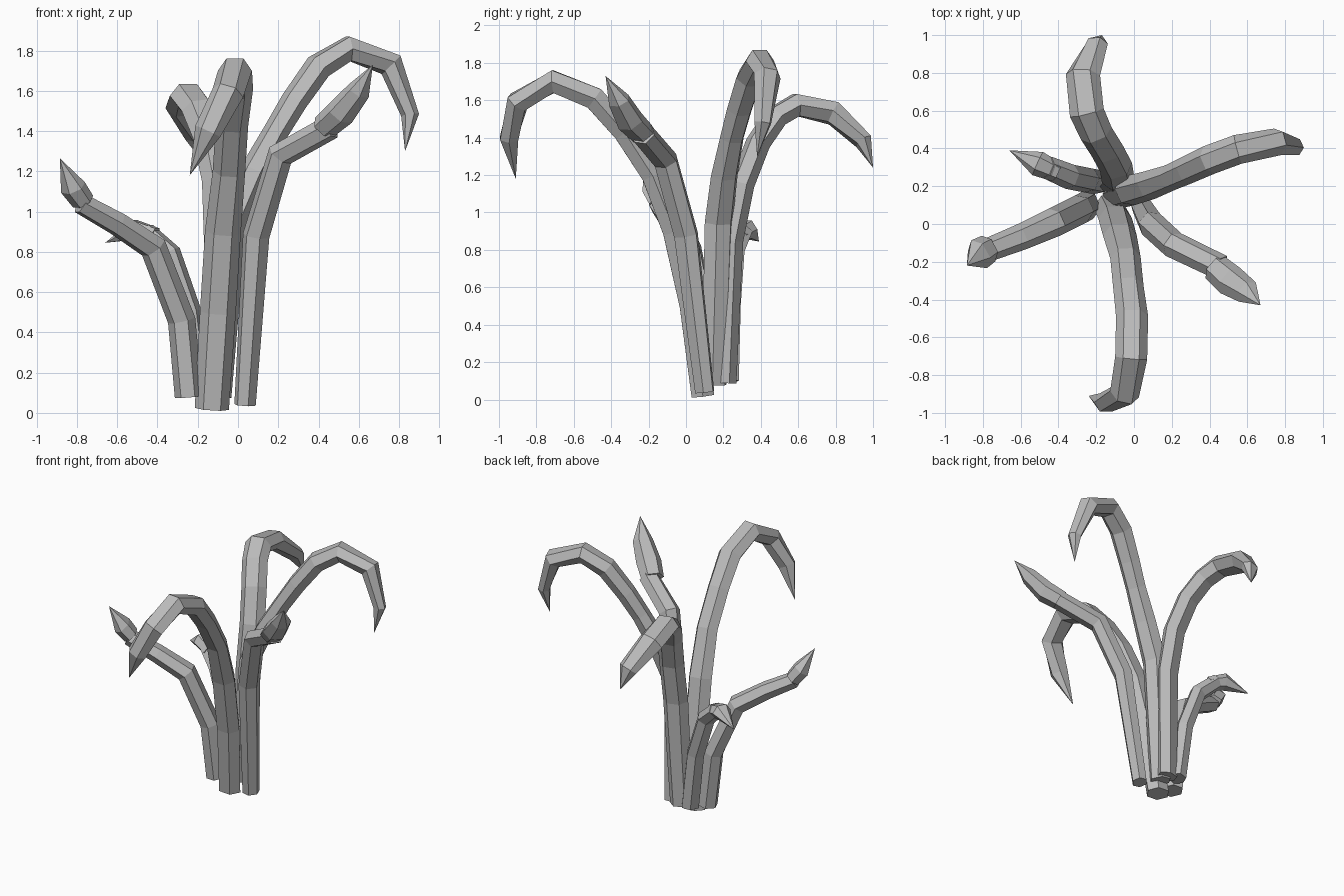
import bpy, bmesh, math
from mathutils import Vector

cube = bpy.data.objects.get("Cube")
if cube:
    bpy.data.objects.remove(cube, do_unlink=True)

grey = bpy.data.materials.new("stone_grey")
grey.use_nodes = True
COLOUR = (0.5, 0.5, 0.5, 1)
grey.diffuse_color = COLOUR
grey.node_tree.nodes["Principled BSDF"].inputs["Base Color"].default_value = COLOUR


def blade(name, heading, path, width, depth, sides=6):
    """Sweep a flattened polygon along path; each point is x, y, z, scale.
    The last point closes to a tip when its scale is zero."""
    side = Vector((math.cos(heading), math.sin(heading), 0)).cross(Vector((0, 0, 1)))
    pts = [Vector(p[:3]) for p in path]
    bm = bmesh.new()
    rings = []
    for i, p in enumerate(pts):
        s = path[i][3]
        if s == 0:
            tip = bm.verts.new(p)
            for k in range(sides):
                bm.faces.new((rings[-1][k], rings[-1][(k + 1) % sides], tip))
            continue
        # Mitred ring, squared to the averaged direction
        before = (p - pts[max(i - 1, 0)]).normalized()
        after = (pts[min(i + 1, len(pts) - 1)] - p).normalized()
        along = (before + after).normalized()
        across = (side - along * side.dot(along)).normalized()
        up = across.cross(along)
        ring = []
        for k in range(sides):
            a = math.tau * k / sides
            ring.append(bm.verts.new(p + across * math.cos(a) * width * s / 2
                                     + up * math.sin(a) * depth * s / 2))
        if rings:
            for k in range(sides):
                n = (k + 1) % sides
                bm.faces.new((rings[-1][k], rings[-1][n], ring[n], ring[k]))
        rings.append(ring)
    bm.faces.new(rings[0])
    if path[-1][3]:
        bm.faces.new(rings[-1])
    bmesh.ops.recalc_face_normals(bm, faces=bm.faces)
    mesh = bpy.data.meshes.new(name)
    bm.to_mesh(mesh)
    bm.free()
    mesh.materials.append(grey)
    obj = bpy.data.objects.new(name, mesh)
    bpy.context.collection.objects.link(obj)


# Tall arching leaves
blade("left_arching_leaf", 0.45, [
    (-.1, .15, .08, .9), (-.03, .175, .95, 1), (.08, .205, 1.2, .95), (.19, .245, 1.4, .85),
    (.28, .285, 1.55, .9), (.4, .34, 1.72, .95), (.55, .395, 1.81, .95),
    (.76, .435, 1.73, .9), (.855, .41, 1.48, .6), (.83, .38, 1.3, 0)], .165, .145)
blade("back_arching_leaf", 1.85, [
    (-.11, .21, .09, .9), (-.085, .24, .85, 1), (-.095, .3, 1.15, 1), (-.14, .385, 1.37, 1),
    (-.2, .48, 1.51, 1), (-.25, .59, 1.575, 1.05), (-.27, .79, 1.53, 1.05),
    (-.2, .95, 1.38, .75), (-.17, 1, 1.24, 0)], .175, .13)
blade("front_arching_leaf", -1.57, [
    (-.13, .09, .02, 1), (-.1, .03, .5, 1.05), (-.075, -.06, .9, 1.05), (-.045, -.18, 1.2, .95),
    (-.03, -.33, 1.43, .95), (-.01, -.49, 1.61, 1), (-.015, -.71, 1.7, 1),
    (-.05, -.9, 1.59, .95), (-.15, -.945, 1.4, .8), (-.24, -.91, 1.18, 0)], .17, .14)

# Shorter stems, each carrying a pointed bud
blade("front_left_stem", -.7, [
    (.035, .1, .04, .8), (.09, 0, .88, 1), (.21, -.11, 1.28, 1),
    (.46, -.23, 1.42, .95)], .145, .13)
blade("front_left_bud", -.75, [
    (.43, -.23, 1.42, .9), (.51, -.3, 1.49, 1), (.6, -.36, 1.6, .8),
    (.67, -.43, 1.73, 0)], .17, .14)
blade("right_stem", 3.55, [
    (-.245, .1, .08, 1), (-.28, .08, .46, 1), (-.42, .01, .82, 1),
    (-.6, -.07, .94, .9), (-.78, -.14, 1.04, .8)], .155, .135)
blade("right_bud", 3.6, [
    (-.77, -.13, 1.05, .9), (-.82, -.16, 1.12, 1), (-.885, -.22, 1.265, 0)], .17, .12)
blade("back_right_stem", 2.75, [
    (-.19, .22, .1, 1), (-.24, .23, .5, 1), (-.34, .25, .79, 1),
    (-.46, .3, .9, .9)], .135, .115)
blade("back_right_bud", 2.65, [
    (-.41, .275, .88, .8), (-.51, .32, .91, 1), (-.66, .39, .845, 0)], .135, .11)
